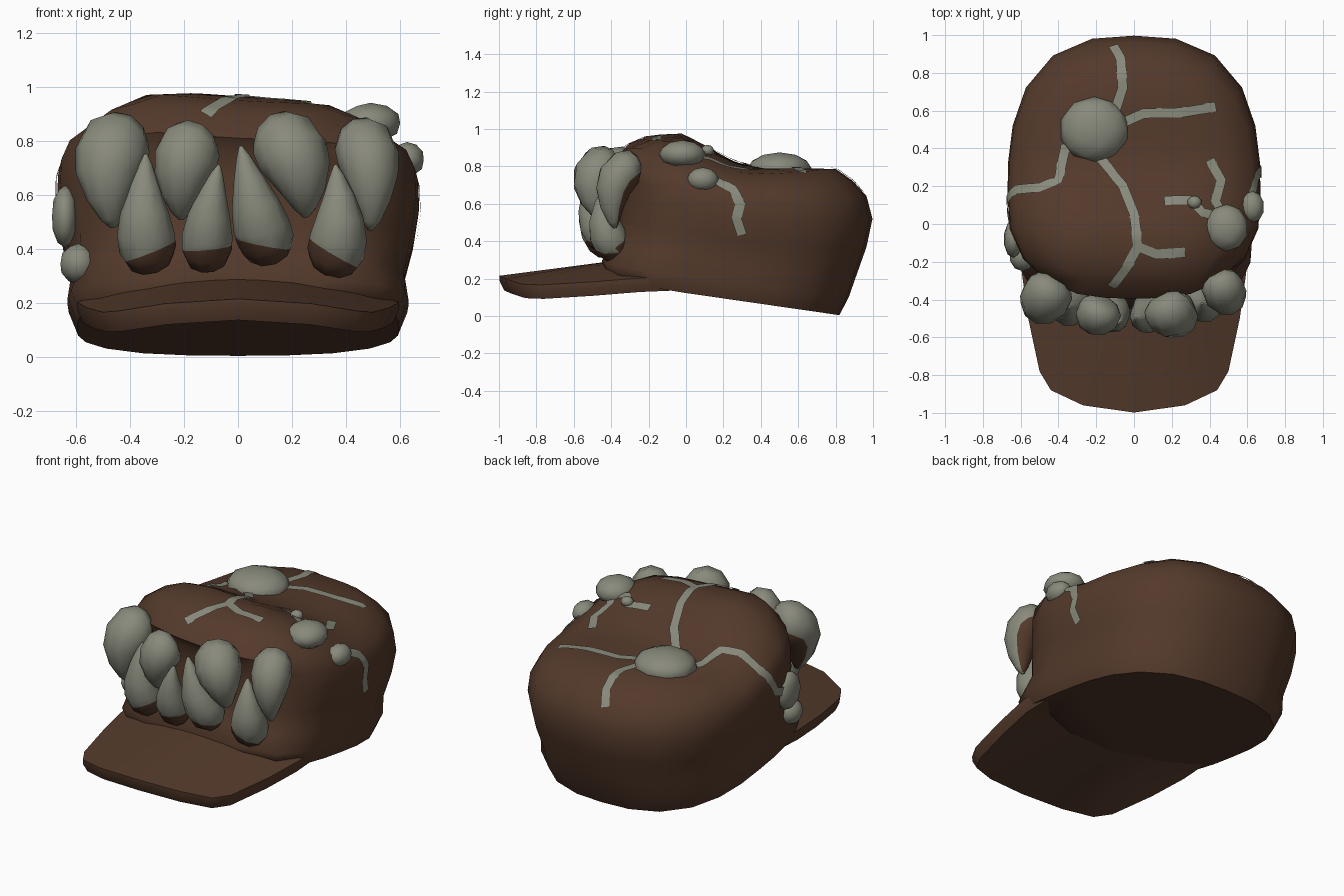
import bpy, bmesh, math
from mathutils import Vector
from mathutils.bvhtree import BVHTree

if "Cube" in bpy.data.objects:
    bpy.data.objects.remove(bpy.data.objects["Cube"])


def material(name, rgb):
    m = bpy.data.materials.new(name)
    m.diffuse_color = (*rgb, 1)
    m.use_nodes = True
    m.node_tree.nodes["Principled BSDF"].inputs["Base Color"].default_value = m.diffuse_color
    return m


BROWN = material("brown hide", (0.088, 0.042, 0.024))
GREY = material("grey stone", (0.25, 0.255, 0.2))


def finish(name, bm, mats, angle=50, normals=True):
    if normals:
        bmesh.ops.recalc_face_normals(bm, faces=bm.faces)
    me = bpy.data.meshes.new(name)
    bm.to_mesh(me)
    bm.free()
    for m in mats:
        me.materials.append(m)
    ob = bpy.data.objects.new(name, me)
    bpy.context.collection.objects.link(ob)
    bpy.ops.object.select_all(action='DESELECT')
    ob.select_set(True)
    bpy.context.view_layer.objects.active = ob
    bpy.ops.object.shade_smooth_by_angle(angle=math.radians(angle))
    return ob


def loft(bm, rings, start=True, end=True):
    loops = [[bm.verts.new(p) for p in r] for r in rings]
    n = len(loops[0])
    for a, b in zip(loops, loops[1:]):
        for i in range(n):
            j = (i + 1) % n
            bm.faces.new((a[i], a[j], b[j], b[i]))
    if start:
        bm.faces.new(loops[0][::-1])
    if end:
        bm.faces.new(loops[-1])


# Crown: stacked rings between a tilted base and a stepped, drooping top
TOP = [(-0.42, 0.85), (-0.31, 0.905), (-0.23, 0.948), (-0.03, 0.968), (0.32, 0.79), (0.80, 0.787), (2, 0.787)]


def top_z(x, y):
    y = max(y, TOP[0][0])
    for (y0, z0), (y1, z1) in zip(TOP, TOP[1:]):
        if y <= y1:
            z = z0 + (z1 - z0) * (y - y0) / (y1 - y0)
            break
    front = max(0, min(1, (0.32 - y) / 0.3))
    droop = min(0.12, 0.13 * (max(0, abs(x) - 0.25) / 0.35) ** 1.5)
    return z - 0.06 * max(-0.32, min(0.32, x)) * front - droop * (0.4 + 0.6 * front)


def base_z(y):
    return 0.123 - 0.1443 * y if y > -0.15 else 0.145 + 0.22 * (-0.15 - y)


def crown_ring(hx, yf, yb, f, fe=2.8, n=24, yc=0.15):
    pts = []
    for i in range(n):
        a = math.tau * i / n
        c, s = math.cos(a), math.sin(a)
        d, e = (yb - yc, 2.7) if s > 0 else (yc - yf, fe)
        r = (abs(c / hx) ** e + abs(s / d) ** e) ** (-1 / e)
        x, y = r * c, yc + r * s
        pts.append((x, y, base_z(y) + (top_z(x, y) - base_z(y)) * f))
    return pts


CROWN = [(0.595, -0.42, 0.82, 0, 4.5), (0.63, -0.45, 0.87, 0.13, 4.5), (0.615, -0.39, 0.91, 0.28, 3.6),
         (0.65, -0.37, 0.965, 0.48, 3), (0.67, -0.36, 0.997, 0.67), (0.665, -0.36, 0.965, 0.82),
         (0.63, -0.395, 0.89, 0.92), (0.51, -0.32, 0.80, 1), (0.36, -0.22, 0.6, 1),
         (0.24, -0.06, 0.42, 1), (0.12, 0.04, 0.28, 1)]
bm = bmesh.new()
loft(bm, [crown_ring(*r) for r in CROWN])
bmesh.ops.recalc_face_normals(bm, faces=bm.faces)
bvh = BVHTree.FromBMesh(bm)
finish("crown", bm, [BROWN], 60)

# Brim: drooping plate that runs into the crown
half = [(0.27, -0.96), (0.44, -0.88), (0.50, -0.78), (0.56, -0.50), (0.595, -0.25), (0.59, -0.05), (0.3, 0)]
outline = [(0, -0.998)] + half + [(-x, y) for x, y in half[::-1]]


def brim_ring(s, dz):
    out = []
    for x, y in outline:
        x, y = x * s, -0.25 + (y + 0.25) * s
        out.append((x, y, 0.215 + (min(y, -0.2) + 1) * 0.13 - 0.31 * x * x + dz))
    return out


bm = bmesh.new()
loft(bm, [brim_ring(*r) for r in ((0.1, 0), (0.4, 0), (0.75, 0), (1, 0), (0.997, -0.03),
                                  (0.965, -0.082), (0.7, -0.09), (0.3, -0.1))])
finish("brim", bm, [BROWN], 40)


# Teeth: tapered horns along a bent path, with a brown gum below a slanted line
def tooth(name, base, mid, tip, width, profile, gum=None):
    base, mid, tip = Vector(base), Vector(mid), Vector(tip)
    rings = []
    for t, r in profile:
        p = base * (1 - t) ** 2 + mid * 2 * t * (1 - t) + tip * t * t
        d = ((mid - base) * (1 - t) + (tip - mid) * t).normalized()
        u = Vector((1, 0, 0))
        u = (u - d * u.dot(d)).normalized()
        v = d.cross(u)
        rings.append([p + (u * math.cos(a) + v * math.sin(a) * 0.95) * r * width
                      for a in (math.tau * k / 10 for k in range(10))])
    bm = bmesh.new()
    loft(bm, rings)
    bmesh.ops.recalc_face_normals(bm, faces=bm.faces)
    if gum:
        co, no = Vector((base.x, base.y, gum[0])), Vector((-gum[1], -0.1, 1))
        bmesh.ops.bisect_plane(bm, geom=bm.verts[:] + bm.edges[:] + bm.faces[:], plane_co=co, plane_no=no)
    for f in bm.faces:
        c = f.calc_center_median()
        back = f.normal.y > 0.5 and f.normal.z < 0.05
        if back or (gum and (c - co).dot(no) < 0):
            f.material_index = 1
    finish(name, bm, [GREY, BROWN], 60)


FANG = [(0, 0.45), (0.07, 0.8), (0.2, 1.0), (0.4, 1.03), (0.6, 0.9), (0.8, 0.62), (0.94, 0.32), (1, 0.1)]
TUSK = [(0, 0.5), (0.07, 0.82), (0.2, 1.0), (0.38, 1.0), (0.58, 0.84), (0.78, 0.54), (0.93, 0.25), (1, 0.06)]
UPPER = [((-0.41, -0.29, 0.82), (-0.52, -0.47, 0.77), (-0.46, -0.42, 0.48), 0.132),
         ((-0.15, -0.42, 0.815), (-0.22, -0.54, 0.74), (-0.21, -0.45, 0.51), 0.115),
         ((0.13, -0.39, 0.825), (0.24, -0.55, 0.77), (0.25, -0.46, 0.52), 0.132),
         ((0.44, -0.26, 0.815), (0.51, -0.44, 0.77), (0.49, -0.38, 0.47), 0.112)]
LOWER = [((-0.32, -0.37, 0.345), (-0.36, -0.50, 0.46), (-0.34, -0.44, 0.75), 0.106, (0.40, 0.4)),
         ((-0.11, -0.40, 0.345), (-0.13, -0.53, 0.46), (-0.07, -0.52, 0.71), 0.093, (0.41, 0.1)),
         ((0.12, -0.39, 0.385), (0.08, -0.53, 0.48), (0.01, -0.50, 0.78), 0.106, (0.42, -0.2)),
         ((0.34, -0.35, 0.335), (0.40, -0.48, 0.44), (0.36, -0.42, 0.71), 0.106, (0.40, -0.6))]
for i, (b, m, t, w) in enumerate(UPPER):
    tooth(f"upper_tooth_{i + 1}", b, m, t, w, FANG)
for i, (b, m, t, w, g) in enumerate(LOWER):
    tooth(f"lower_tooth_{i + 1}", b, m, t, w, TUSK, g)

# Stone lumps sitting on the crown
LUMPS = [((-0.21, 0.50, 0.785), (0.185, 0.175, 0.09)), ((0.49, -0.02, 0.865), (0.115, 0.125, 0.075)),
         ((0.625, 0.09, 0.73), (0.065, 0.085, 0.065)), ((0.32, 0.115, 0.885), (0.038, 0.035, 0.03)),
         ((-0.64, -0.08, 0.52), (0.05, 0.10, 0.115)), ((-0.59, -0.17, 0.345), (0.07, 0.08, 0.075))]
for i, (c, s) in enumerate(LUMPS):
    bm = bmesh.new()
    bmesh.ops.create_icosphere(bm, subdivisions=2, radius=1)
    for v in bm.verts:
        v.co = Vector(c) + v.co * Vector(s)
    finish(f"stone_lump_{i + 1}", bm, [GREY], 60)


# Cracks: thin strips laid on the crown surface
def on_crown(p):
    if len(p) == 2:
        hit = bvh.ray_cast(Vector((p[0], p[1], 3)), Vector((0, 0, -1)))
        if hit[0]:
            return hit[0]
        p = (p[0], p[1], 0.7)
    return bvh.find_nearest(Vector(p))[0]


def crack(name, path, width=0.052):
    keys = [on_crown(p) for p in path]
    pts = [a.lerp(b, k / 6) for a, b in zip(keys, keys[1:]) for k in range(6)] + [keys[-1]]
    bm = bmesh.new()
    prev = None
    for i, p in enumerate(pts):
        tangent = pts[min(i + 2, len(pts) - 1)] - pts[max(i - 2, 0)]
        q, n = bvh.find_nearest(p)[:2]
        side = n.cross(tangent).normalized() * width / 2
        row = []
        for k in (1, 0, -1):
            s, m = bvh.find_nearest(q + side * k)[:2]
            row.append(bm.verts.new(s + m * 0.008))
        if prev:
            for k in (0, 1):
                bm.faces.new((prev[k], prev[k + 1], row[k + 1], row[k]))
        prev = row
    bm.normal_update()
    # Keep the strip facing outward
    for f in bm.faces:
        if f.normal.dot(bvh.find_nearest(f.calc_center_median())[1]) < 0:
            f.normal_flip()
    finish(name, bm, [GREY], 60, normals=False)


CRACKS = [[(-0.11, 0.94), (-0.07, 0.87), (-0.06, 0.72), (-0.10, 0.60)],
          [(-0.05, 0.54), (0.05, 0.585), (0.25, 0.59), (0.43, 0.62)],
          [(-0.36, 0.42), (-0.40, 0.23), (-0.50, 0.19), (-0.62, 0.18), (-0.66, 0.08, 0.58), (-0.65, -0.05, 0.53)],
          [(-0.18, 0.35), (-0.06, 0.20), (0, 0.05), (0.02, -0.12), (-0.04, -0.23), (-0.12, -0.33)],
          [(0.02, -0.12), (0.12, -0.16), (0.27, -0.15)],
          [(0.40, 0.34), (0.46, 0.23), (0.43, 0.12), (0.47, 0.04)],
          [(0.16, 0.12), (0.30, 0.125), (0.36, 0.06), (0.44, 0.04)],
          [(0.62, 0.15, 0.72), (0.65, 0.25, 0.68), (0.68, 0.29, 0.60), (0.68, 0.27, 0.52), (0.67, 0.30, 0.43)]]
for i, path in enumerate(CRACKS):
    crack(f"crack_{i + 1}", path)
